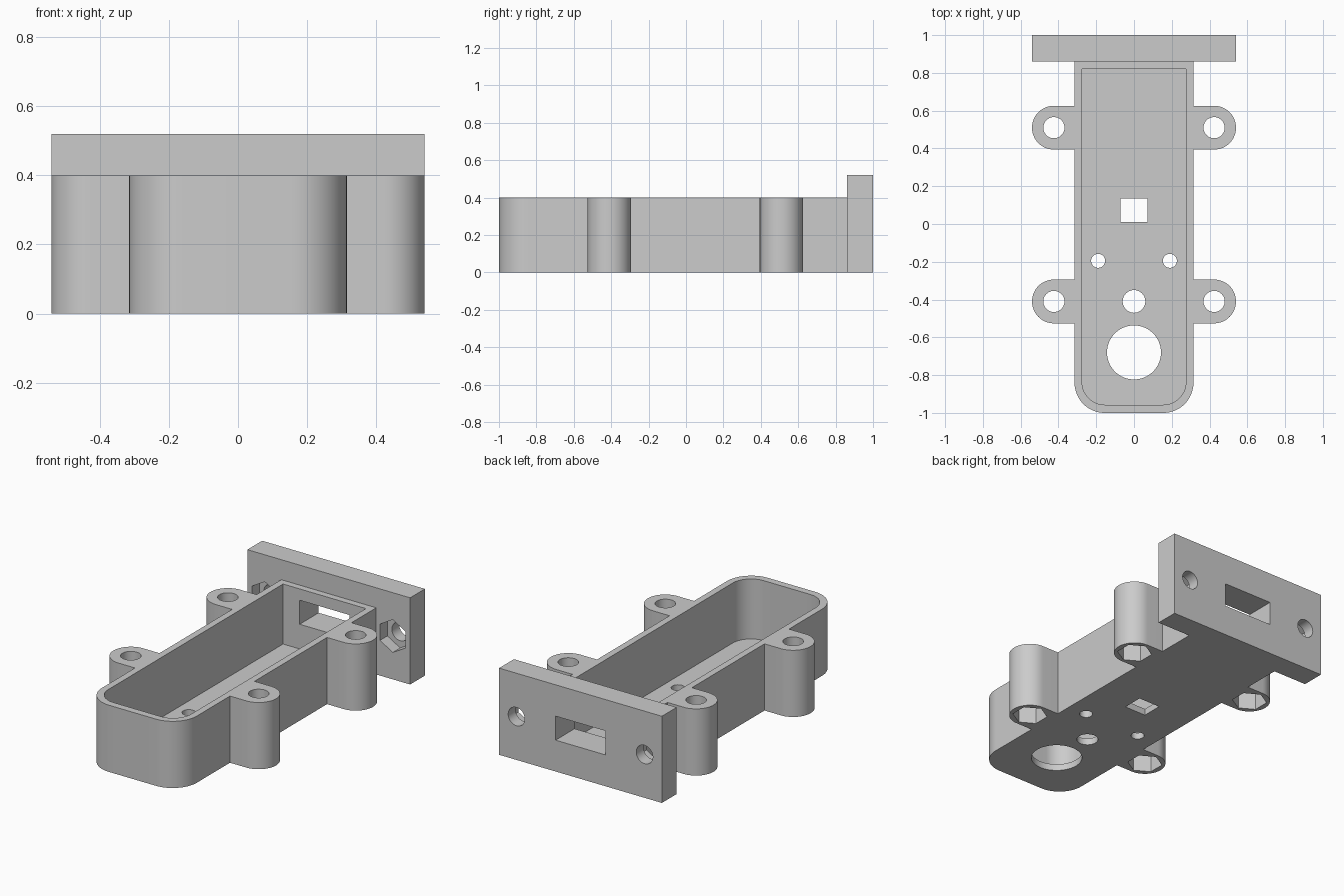
import bpy, bmesh, math

if "Cube" in bpy.data.objects:
    bpy.data.objects.remove(bpy.data.objects["Cube"])

grey = bpy.data.materials.new("light grey")
grey.diffuse_color = (0.6, 0.6, 0.6, 1)
grey.use_nodes = True
grey.node_tree.nodes["Principled BSDF"].inputs["Base Color"].default_value = grey.diffuse_color


def arc(cx, cy, r, a0, a1, n=16):
    return [(cx + r * math.cos(math.radians(a0 + (a1 - a0) * i / n)),
             cy + r * math.sin(math.radians(a0 + (a1 - a0) * i / n))) for i in range(n + 1)]


def circle(cx, cy, r, n=40, turn=0):
    return arc(cx, cy, r, turn, turn + 360, n)[:-1]


def rect(x0, x1, y0, y1):
    return [(x0, y0), (x1, y0), (x1, y1), (x0, y1)]


def tray_outline(w, y0, y1, r):
    # rounded at the front, square at the back
    return (arc(-w + r, y0 + r, r, 180, 270) + arc(w - r, y0 + r, r, 270, 360)
            + [(w, y1), (-w, y1)])


def prism(name, outline, lo, hi, along_y=False):
    # extrude an outline along z, or an x-z outline along y
    bm = bmesh.new()
    place = (lambda u, v, t: (u, t, v)) if along_y else (lambda u, v, t: (u, v, t))
    a = [bm.verts.new(place(u, v, lo)) for u, v in outline]
    b = [bm.verts.new(place(u, v, hi)) for u, v in outline]
    bm.faces.new(a)
    bm.faces.new(b)
    n = len(a)
    for i in range(n):
        j = (i + 1) % n
        bm.faces.new((a[i], a[j], b[j], b[i]))
    bmesh.ops.recalc_face_normals(bm, faces=bm.faces[:])
    me = bpy.data.meshes.new(name)
    bm.to_mesh(me)
    bm.free()
    ob = bpy.data.objects.new(name, me)
    bpy.context.collection.objects.link(ob)
    me.materials.append(grey)
    return ob


def cut(ob, cutters):
    # subtract each (outline, lo, hi, along_y) prism, then shade
    bpy.ops.object.select_all(action='DESELECT')
    bpy.context.view_layer.objects.active = ob
    ob.select_set(True)
    for c in cutters:
        tool = prism("cutter", *c)
        m = ob.modifiers.new("cut", 'BOOLEAN')
        m.operation, m.solver, m.object = 'DIFFERENCE', 'EXACT', tool
        bpy.ops.object.modifier_apply(modifier=m.name)
        bpy.data.objects.remove(tool)
    bpy.ops.object.shade_smooth_by_angle(angle=math.radians(30))


# Plug slot shared by the end plate and the tray's rear wall
slot = rect(-0.165, 0.165, 0.188, 0.332)

# Open tray with floor holes
tray = prism("tray", tray_outline(0.315, -1, 0.86, 0.16), 0, 0.4)
holes = [circle(0, -0.68, 0.143, 64), circle(0, -0.41, 0.06),
         circle(-0.19, -0.195, 0.037), circle(0.19, -0.195, 0.037),
         rect(-0.072, 0.072, 0.01, 0.135)]
cut(tray, [(tray_outline(0.275, -0.957, 0.82, 0.12), 0.04, 0.5, False),
           (slot, 0.78, 0.9, True)] + [(h, -0.1, 0.1, False) for h in holes])

# End plate with slot, screw holes and nut pockets on its inner face
plate = prism("end_plate", rect(-0.54, 0.54, 0, 0.52), 0.86, 1, True)
cuts = [(slot, 0.8, 1.1, True)]
for s in (-1, 1):
    cuts += [(circle(s * 0.425, 0.26, 0.055), 0.8, 1.1, True),
             (circle(s * 0.425, 0.26, 0.098, 6, 30), 0.8, 0.93, True)]
cut(plate, cuts)

# Four side lugs with screw holes and nut pockets underneath
for s in (-1, 1):
    for y in (-0.41, 0.51):
        pts = [(0.315, y - 0.116)] + arc(0.424, y, 0.116, -90, 90, 32) + [(0.315, y + 0.116)]
        lug = prism("mounting_lug", [(s * u, v) for u, v in pts], 0, 0.4)
        cut(lug, [(circle(s * 0.424, y, 0.056), -0.1, 0.5, False),
                  (circle(s * 0.424, y, 0.098, 6, 30), -0.1, 0.12, False)])
